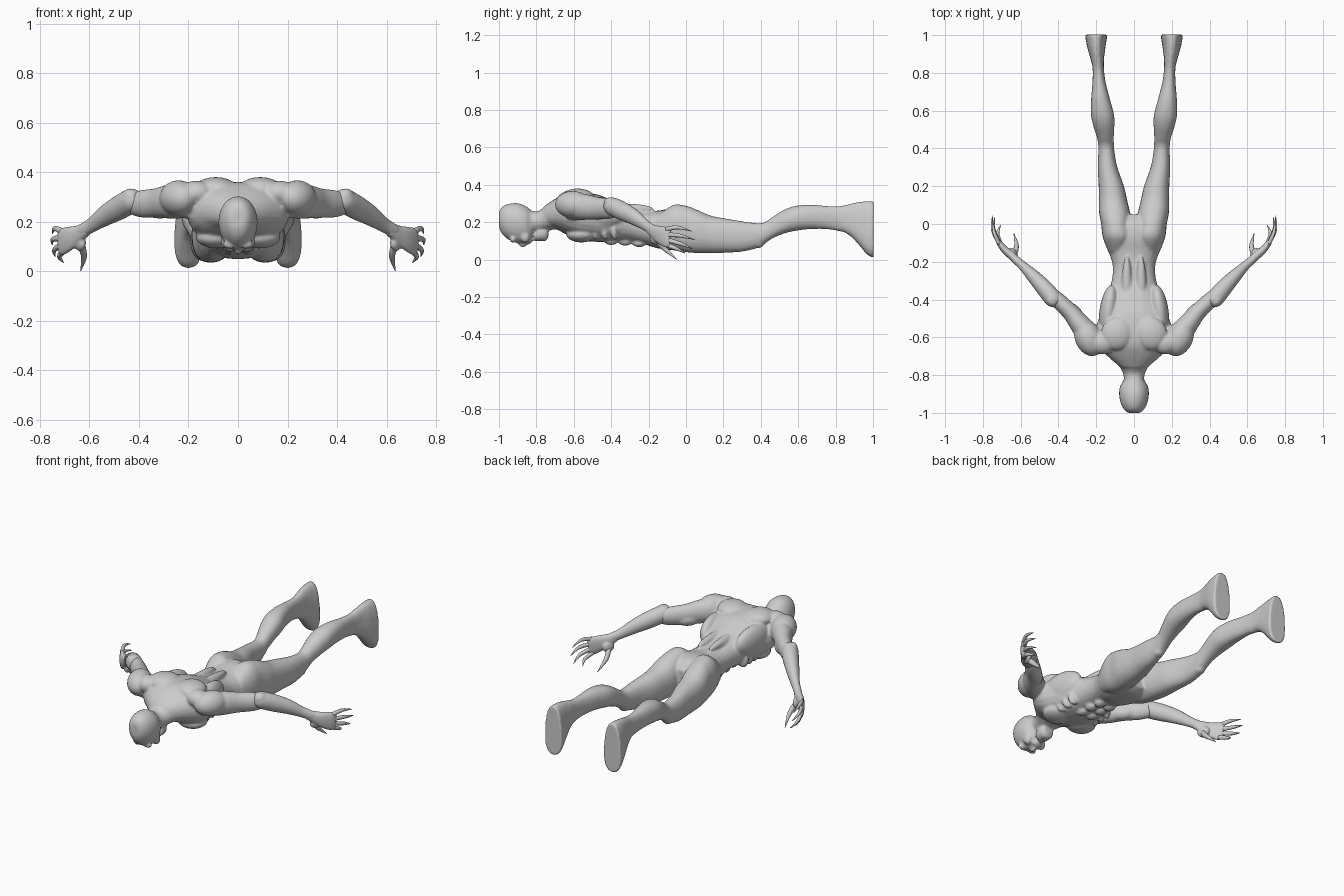
import bpy, bmesh, math
from mathutils import Vector, Matrix


def spline(rows, n=5):
    # Catmull-Rom resampling of section rows
    out = []
    for i in range(len(rows) - 1):
        p = [rows[max(i - 1, 0)], rows[i], rows[i + 1], rows[min(i + 2, len(rows) - 1)]]
        for k in range(n):
            t = k / n
            out.append([0.5 * (2 * b + (c - a) * t + (2 * a - 5 * b + 4 * c - d) * t * t
                               + (3 * b - a - 3 * c + d) * t ** 3) for a, b, c, d in zip(*p)])
    return out + [list(rows[-1])]


def loft(bm, rows, side=1, upright=False, sides=24, power=0.9, taper=0.0):
    # rows: x, y, z, half width, half height
    pts = spline(rows)
    rings = []
    for i, (x, y, z, a, b) in enumerate(pts):
        if upright:
            u, v = Vector((1, 0, 0)), Vector((0, 0, 1))
        else:
            t = Vector(pts[min(i + 1, len(pts) - 1)][:3]) - Vector(pts[max(i - 1, 0)][:3])
            t.normalize()
            u = t.cross(Vector((0, 0, 1))).normalized()
            v = u.cross(t)
        ring = []
        for k in range(sides):
            w = 2 * math.pi * k / sides
            c, s = math.cos(w), math.sin(w)
            c = math.copysign(abs(c) ** power, c)
            s = math.copysign(abs(s) ** power, s)
            p = Vector((x, y, z)) + u * a * c * (1 - taper * s) + v * b * s
            ring.append(bm.verts.new((p.x * side, p.y, p.z)))
        rings.append(ring)
    for r, q in zip(rings, rings[1:]):
        for k in range(sides):
            m = (k + 1) % sides
            bm.faces.new((r[k], r[m], q[m], q[k]))
    bm.faces.new(rings[0])
    bm.faces.new(rings[-1])


def along_y(rows):
    # y, x centre, half width, z bottom, z top
    return [(x, y, (b + t) / 2, w, (t - b) / 2) for y, x, w, b, t in rows]


def lump(bm, c, r, side=1, turn=0):
    m = (Matrix.Translation((c[0] * side, c[1], c[2]))
         @ Matrix.Rotation(math.radians(turn * side), 4, 'Z') @ Matrix.Diagonal((*r, 1)))
    bmesh.ops.create_uvsphere(bm, u_segments=24, v_segments=14, radius=1, matrix=m)


def finish(bm, name, voxel=0, smooth=4):
    bmesh.ops.recalc_face_normals(bm, faces=bm.faces)
    for f in bm.faces:
        f.smooth = True
    me = bpy.data.meshes.new(name)
    bm.to_mesh(me)
    bm.free()
    ob = bpy.data.objects.new(name, me)
    bpy.context.collection.objects.link(ob)
    if voxel:
        r = ob.modifiers.new("fuse", 'REMESH')
        r.mode = 'VOXEL'
        r.voxel_size = voxel
        r.use_smooth_shade = True
        s = ob.modifiers.new("soften", 'SMOOTH')
        s.factor, s.iterations = 0.5, smooth
    return ob


# torso, neck and head
body = bmesh.new()
loft(body, along_y([
    (-.76, 0, .07, .18, .285), (-.70, 0, .14, .165, .325), (-.64, 0, .195, .135, .355),
    (-.57, 0, .205, .105, .36), (-.48, 0, .18, .095, .35), (-.40, 0, .15, .095, .32),
    (-.30, 0, .118, .095, .28), (-.22, 0, .113, .08, .262), (-.15, 0, .132, .06, .262),
    (-.07, 0, .15, .05, .275), (0, 0, .14, .05, .265), (.05, 0, .09, .07, .22)]), upright=True)
loft(body, along_y([
    (-.87, 0, .05, .15, .28), (-.80, 0, .056, .15, .258), (-.75, 0, .08, .155, .288),
    (-.68, 0, .13, .165, .33), (-.62, 0, .15, .18, .35)]), upright=True, power=1)
loft(body, along_y([
    (-1.0, 0, .03, .175, .25), (-.985, 0, .05, .14, .28), (-.95, 0, .07, .107, .298),
    (-.90, 0, .079, .088, .302), (-.86, 0, .074, .084, .288), (-.835, 0, .06, .095, .27),
    (-.815, 0, .05, .14, .25)]), upright=True, power=1, taper=-.04)
# jaw, nose and brow
loft(body, along_y([(-.81, 0, .036, .10, .145), (-.785, 0, .044, .10, .18),
                    (-.75, 0, .042, .10, .19), (-.735, 0, .03, .125, .19)]), upright=True)
lump(body, (0, -.872, .085), (.013, .025, .02))
lump(body, (0, -.84, .105), (.035, .018, .022))

for s in (1, -1):
    # face, back, chest and belly muscles
    lump(body, (.032, -.925, .108), (.03, .016, .018), s)
    lump(body, (.048, -.86, .12), (.022, .025, .03), s)
    lump(body, (.09, -.58, .335), (.085, .09, .045), s, 20)
    lump(body, (.17, -.63, .315), (.07, .06, .05), s, 10)
    lump(body, (.135, -.46, .25), (.048, .14, .085), s, 8)
    lump(body, (.038, -.34, .27), (.028, .17, .03), s)
    lump(body, (.085, -.56, .135), (.085, .08, .043), s, 15)
    lump(body, (.24, -.605, .295), (.072, .1, .072), s, -25)
    for y, z in ((-.40, .098), (-.325, .095), (-.25, .087)):
        lump(body, (.034, y, z), (.03, .036, .02), s)
    for y in (-.48, -.43, -.38):
        lump(body, (.12, y, .15), (.032, .018, .045), s, -20)
    # leg
    loft(body, along_y([
        (-.15, .085, .05, .09, .235), (-.07, .087, .078, .055, .292), (0, .096, .078, .04, .288),
        (.06, .103, .082, .035, .266), (.13, .112, .075, .034, .236), (.2, .12, .067, .036, .222),
        (.3, .14, .052, .043, .205), (.38, .146, .043, .062, .195), (.42, .148, .042, .085, .2),
        (.46, .152, .045, .112, .226), (.52, .16, .056, .138, .264), (.58, .167, .061, .153, .286),
        (.66, .177, .05, .163, .294), (.75, .185, .035, .163, .287), (.82, .189, .03, .152, .286),
        (.88, .194, .035, .135, .298), (.95, .198, .04, .1, .3)]), s, True)
    lump(body, (.148, .385, .088), (.032, .035, .026), s)
    # foot with flat sole
    loft(body, along_y([
        (.83, .19, .028, .155, .285), (.88, .195, .036, .125, .299), (.93, .199, .046, .072, .309),
        (.965, .2, .052, .03, .312), (.99, .2, .056, .014, .312), (1.003, .2, .056, .012, .31)]),
        s, True, power=.8, taper=.17)
    # upper arm
    loft(body, [(.19, -.62, .28, .06, .065), (.265, -.555, .282, .058, .07),
                (.33, -.475, .275, .046, .06), (.39, -.415, .272, .042, .055),
                (.43, -.375, .275, .036, .045)], s, power=1)
    lump(body, (.315, -.475, .252), (.04, .075, .04), s, -40)
finish(body, "body", .007, 4)

for s, tag in ((1, "left"), (-1, "right")):
    # forearm with flared elbow
    bm = bmesh.new()
    loft(bm, [(.405, -.425, .30, .025, .03), (.425, -.40, .288, .045, .047),
              (.47, -.345, .262, .045, .05), (.53, -.28, .228, .036, .043),
              (.585, -.225, .19, .025, .031), (.625, -.19, .166, .022, .028),
              (.64, -.175, .158, .02, .03)], s, power=1)
    lump(bm, (.437, -.405, .30), (.03, .038, .034), s, -40)
    finish(bm, "forearm_" + tag, .006, 3)

    # palm
    bm = bmesh.new()
    loft(bm, [(.61, -.203, .172, .02, .026), (.645, -.17, .15, .022, .036),
              (.68, -.14, .133, .02, .048), (.71, -.105, .12, .016, .055),
              (.722, -.085, .117, .009, .05)], s)
    lump(bm, (.638, -.16, .115), (.02, .036, .034), s, -25)
    finish(bm, "palm_" + tag, .005, 3)

    # clawed fingers and thumb
    digits = [((.714, -.105, .162), (.74, -.045, .172), (.75, .03, .152)),
              ((.716, -.10, .133), (.748, -.03, .128), (.75, .045, .107)),
              ((.714, -.10, .105), (.742, -.03, .085), (.738, .035, .058)),
              ((.706, -.105, .08), (.722, -.05, .058), (.704, -.005, .035)),
              ((.636, -.165, .11), (.622, -.115, .06), (.636, -.05, .001))]
    for i, (a, b, c) in enumerate(digits):
        bm = bmesh.new()
        k = 1.35 if i == 4 else 1
        loft(bm, [(*a, .011 * k, .013 * k), (*b, .009 * k, .01 * k), (*c, .0015, .0015)],
             s, sides=12, power=1)
        finish(bm, ("thumb_" if i == 4 else "finger_%d_" % (i + 1)) + tag)
